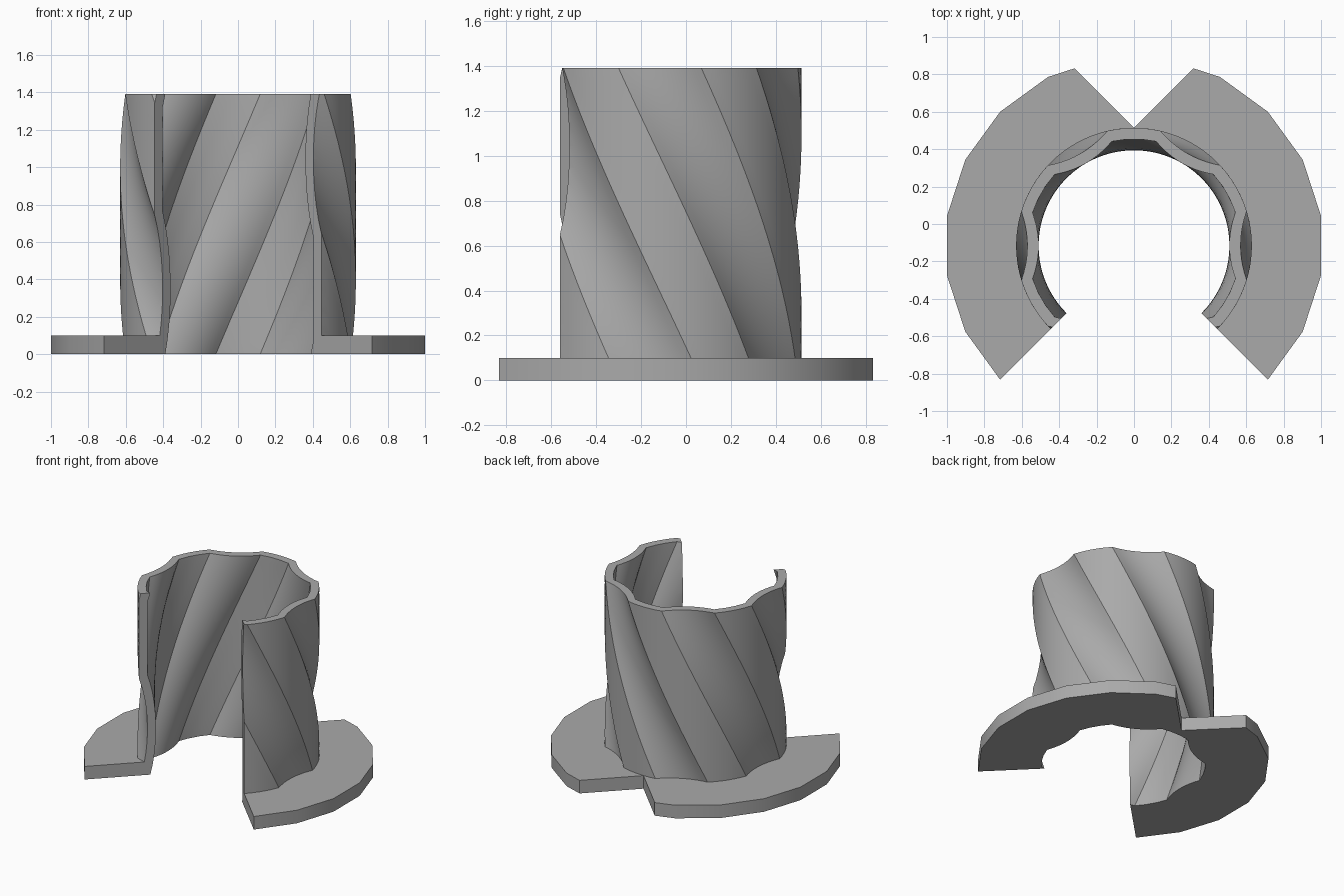
import bpy, bmesh
from math import sin, cos, pi, radians, hypot
from mathutils import Vector

cube = bpy.data.objects.get("Cube")
if cube:
    bpy.data.objects.remove(cube)

HEIGHT, FLANGE_H, CY = 1.39, 0.1, -0.116
LOBES, TWIST = 6, radians(60)

grey = bpy.data.materials.new("plain grey")
grey.use_nodes = True
grey.diffuse_color = (0.4, 0.4, 0.4, 1)
grey.node_tree.nodes["Principled BSDF"].inputs["Base Color"].default_value = (0.4, 0.4, 0.4, 1)


def stack(name, rings):
    """Solid skinned through a stack of equal-length rings."""
    bm = bmesh.new()
    rows = [[bm.verts.new(p) for p in ring] for ring in rings]
    for low, high in zip(rows, rows[1:]):
        for i in range(len(low)):
            j = (i + 1) % len(low)
            bm.faces.new((low[i], low[j], high[j], high[i]))
    bm.faces.new(rows[0][::-1])
    bm.faces.new(rows[-1])
    mesh = bpy.data.meshes.new(name)
    bm.to_mesh(mesh)
    bm.free()
    mesh.materials.append(grey)
    obj = bpy.data.objects.new(name, mesh)
    bpy.context.collection.objects.link(obj)
    return obj


def prism(name, outline, z0, z1):
    return stack(name, [[(x, y + CY, z) for x, y in outline] for z in (z0, z1)])


def fluted_outline(lobe_r, valley_r, half, cuts=10, arc=6):
    """Round lobes alternating with shallow concave flutes."""
    pts = []
    cx, hy = lobe_r * cos(half), lobe_r * sin(half)
    for k in range(LOBES):
        a = k * 2 * pi / LOBES
        c, s = cos(a), sin(a)
        for i in range(cuts):
            t = 2 * i / cuts - 1
            x, y = cx - (cx - valley_r) * (1 - t * t), hy * t
            pts.append((x * c - y * s, x * s + y * c))
        for i in range(arc):
            b = a + half + (2 * pi / LOBES - 2 * half) * i / arc
            pts.append((lobe_r * cos(b), lobe_r * sin(b)))
    return pts


def twisted(name, outline, over=0.0, steps=28):
    """Outline swept upward while turning clockwise."""
    rings = []
    for k in range(steps + 1):
        z = -over + (HEIGHT + 2 * over) * k / steps
        a = -TWIST * z / HEIGHT
        c, s = cos(a), sin(a)
        rings.append([(x * c - y * s, x * s + y * c + CY, z) for x, y in outline])
    return stack(name, rings)


def cut(obj, cutter):
    mod = obj.modifiers.new("cut", 'BOOLEAN')
    mod.operation, mod.solver, mod.object = 'DIFFERENCE', 'EXACT', cutter
    bpy.context.view_layer.objects.active = obj
    bpy.ops.object.modifier_apply(modifier=mod.name)


# Twisted sleeve, foot flange and their cutters
outer = fluted_outline(0.63, 0.57, radians(17))
inner = fluted_outline(0.57, 0.51, radians(18), arc=3)
sleeve = twisted("twisted_sleeve", outer)
flange_ring = [(1.0125 * cos(radians(9 + 18 * k)), 1.0125 * sin(radians(9 + 18 * k))) for k in range(20)]
flange = prism("foot_flange", flange_ring, 0, FLANGE_H)
bore = twisted("bore_cutter", inner, over=0.05)
socket = twisted("socket_cutter", outer, over=0.05)
front_gap = prism("front_gap_cutter", [(0, 0), (-2, -2), (2, -2)], -1, 2)
back_notch = prism("back_notch_cutter", [(0, 0.63), (1, 1.63), (-1, 1.63)], -1, 2)

cut(sleeve, bore)
cut(sleeve, front_gap)
cut(flange, socket)
cut(flange, front_gap)
cut(flange, back_notch)
for helper in (bore, socket, front_gap, back_notch):
    bpy.data.objects.remove(helper)

# Smooth flutes with crisp rims
for obj in (sleeve, flange):
    bpy.ops.object.select_all(action='DESELECT')
    obj.select_set(True)
    bpy.context.view_layer.objects.active = obj
    bpy.ops.object.shade_smooth_by_angle(angle=radians(28))
